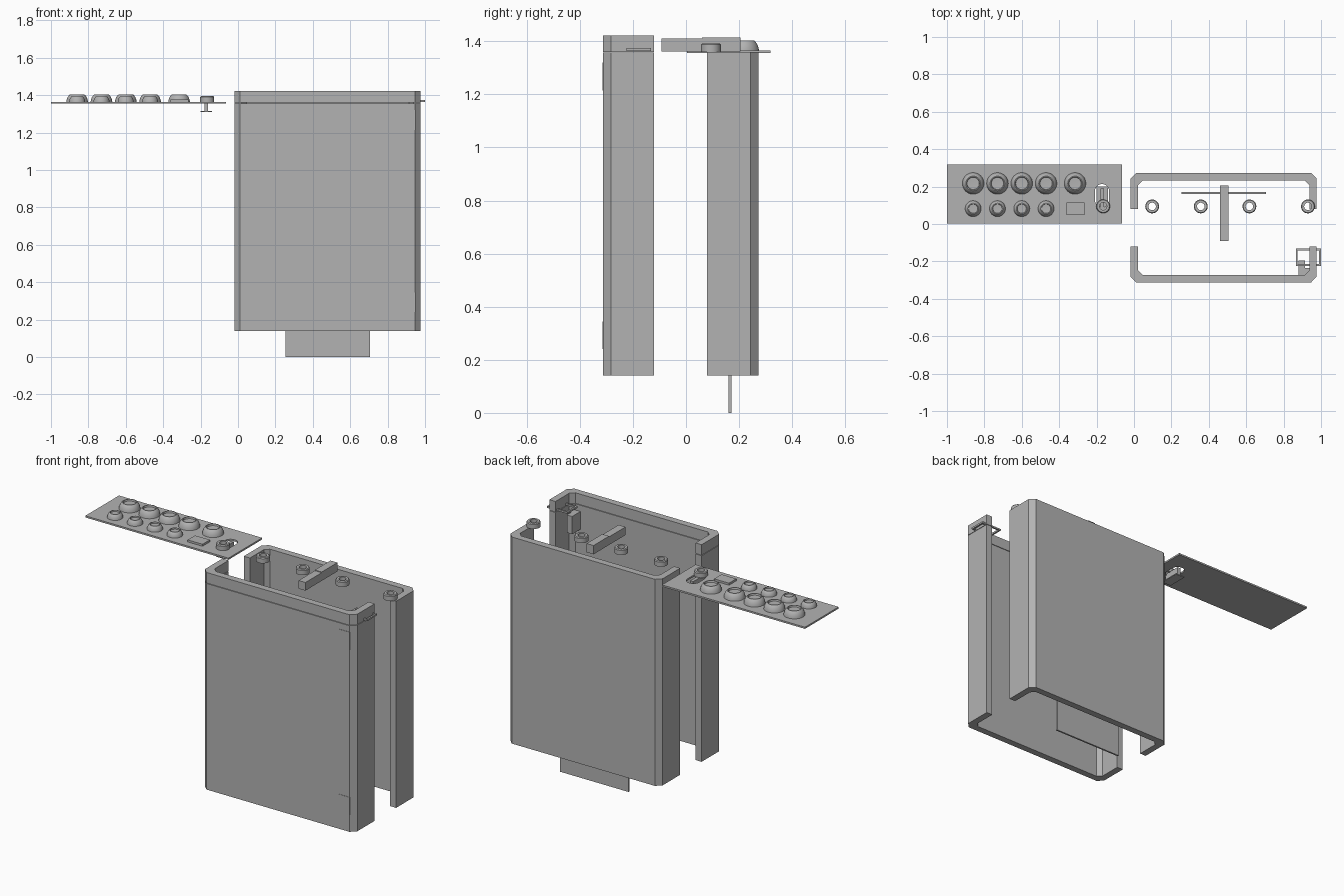
import bpy, bmesh, math
from mathutils import Vector

cube = bpy.data.objects.get("Cube")
if cube:
    bpy.data.objects.remove(cube, do_unlink=True)

grey = bpy.data.materials.new("plain grey")
grey.use_nodes = True
grey.diffuse_color = (0.45, 0.45, 0.45, 1)
grey.node_tree.nodes["Principled BSDF"].inputs["Base Color"].default_value = (0.45, 0.45, 0.45, 1)


def finish(name, bm):
    bmesh.ops.recalc_face_normals(bm, faces=bm.faces)
    mesh = bpy.data.meshes.new(name)
    bm.to_mesh(mesh)
    bm.free()
    mesh.materials.append(grey)
    ob = bpy.data.objects.new(name, mesh)
    bpy.context.scene.collection.objects.link(ob)
    return ob


def prism(name, outline, z0, z1):
    """Extrude a flat outline upwards."""
    bm = bmesh.new()
    face = bm.faces.new([bm.verts.new((x, y, z0)) for x, y in outline])
    side = bmesh.ops.extrude_face_region(bm, geom=[face])
    top = [v for v in side["geom"] if isinstance(v, bmesh.types.BMVert)]
    bmesh.ops.translate(bm, verts=top, vec=Vector((0, 0, z1 - z0)))
    return finish(name, bm)


def box(name, x0, x1, y0, y1, z0, z1):
    return prism(name, [(x0, y0), (x1, y0), (x1, y1), (x0, y1)], z0, z1)


def lathe(name, profile, x, y, z, closed=False):
    """Spin a radius/height profile around a vertical axis."""
    bm = bmesh.new()
    verts = [bm.verts.new((r, 0, h)) for r, h in profile]
    pairs = list(zip(verts, verts[1:])) + ([(verts[-1], verts[0])] if closed else [])
    edges = [bm.edges.new(p) for p in pairs]
    bmesh.ops.spin(bm, geom=verts + edges, cent=(0, 0, 0), axis=(0, 0, 1),
                   angle=math.tau, steps=32)
    bmesh.ops.remove_doubles(bm, verts=bm.verts, dist=1e-4)
    ob = finish(name, bm)
    ob.location = (x, y, z)
    bpy.ops.object.select_all(action="DESELECT")
    ob.select_set(True)
    bpy.context.view_layer.objects.active = ob
    bpy.ops.object.shade_smooth_by_angle(angle=math.radians(35))
    return ob


def shell_outline(tip, back, wall=0.04, cut=0.03):
    """C-shaped wall section with chamfered corners, open towards tip."""
    left, right = -0.018, 0.977
    s = 1 if tip > back else -1
    inner, c = back + s * wall, cut * 0.8
    l2, r2 = left + wall, right - wall
    return [(left, tip), (left, back + s * cut), (left + cut, back),
            (right - cut, back), (right, back + s * cut), (right, tip),
            (r2, tip), (r2, inner + s * c), (r2 - c, inner),
            (l2 + c, inner), (l2, inner + s * c), (l2, tip)]


# Case halves, the front one with a separate upper band
front = shell_outline(-0.12, -0.312)
prism("front_case", front, 0.14, 1.357)
prism("front_case_band", front, 1.36, 1.422)
prism("rear_case", shell_outline(0.08, 0.273), 0.14, 1.36)

# Latches in the front case: thin outer cover and stepped inner block
for label, z in (("upper", 1.215), ("lower", 0.24)):
    box(label + "_latch_cover", 0.88, 0.948, -0.314, -0.305, z, z + 0.105)
    box(label + "_latch_block", 0.88, 0.94, -0.275, -0.235, z, z + 0.105)
    box(label + "_latch_step", 0.88, 0.915, -0.24, -0.195, z, z + 0.105)

# Rectangular wire loop at the corner
for name, x0, x1, y0, y1 in (("front", 0.865, 0.995, -0.224, -0.214),
                             ("rear", 0.865, 0.995, -0.141, -0.131),
                             ("left", 0.865, 0.875, -0.224, -0.131),
                             ("right", 0.99, 1.0, -0.224, -0.131)):
    box("wire_loop_" + name, x0, x1, y0, y1, 1.364, 1.374)

# Lower sliding panel and upper cross bar
box("lower_panel", 0.255, 0.705, 0.161, 0.171, 0, 0.3)
box("cross_bar_front", 0.46, 0.505, -0.092, 0.06, 1.362, 1.41)
box("cross_bar_rear", 0.46, 0.505, 0.06, 0.206, 1.362, 1.414)

# Washers along the opening and on the slider
washer = [(0.02, 0), (0.037, 0), (0.037, 0.027), (0.033, 0.032), (0.02, 0.032)]
for x in (0.097, 0.357, 0.617, 0.93):
    lathe("washer", washer, x, 0.094, 1.36, closed=True)

# Control plate with a rounded slot
plate = box("control_plate", -1, -0.065, 0.004, 0.318, 1.355, 1.365)
slot = []
for i in range(24):
    a = math.tau * (i + 0.5) / 24
    slot.append((-0.171 + 0.038 * math.cos(a),
                 (0.176 if math.sin(a) > 0 else 0.128) + 0.038 * math.sin(a)))
cutter = prism("slot_cutter", slot, 1.3, 1.4)
cutter.hide_render = True
cutter.hide_set(True)
cutter.display_type = "WIRE"
cut = plate.modifiers.new("slot", "BOOLEAN")
cut.operation = "DIFFERENCE"
cut.object = cutter
cut.solver = "EXACT"

# Slider: washer, stem and foot under the plate
lathe("slider_washer", washer, -0.165, 0.095, 1.363, closed=True)
box("slider_stem", -0.18, -0.16, 0.085, 0.19, 1.315, 1.366)
box("slider_foot", -0.2, -0.14, 0.08, 0.2, 1.309, 1.315)

# Domed knobs with a hollow top and a pointer ridge
dome = [(1, 0), (0.97, 0.3), (0.88, 0.65), (0.75, 0.92), (0.68, 1),
        (0.6, 1), (0.56, 0.75), (0, 0.7)]


def knob(name, x, y, radius, height):
    lathe(name, [(r * radius, h * height) for r, h in dome], x, y, 1.364)


for x in (-0.86, -0.73, -0.6, -0.47, -0.315):
    knob("large_knob", x, 0.217, 0.058, 0.039)
for x in (-0.86, -0.73, -0.6, -0.47):
    knob("small_knob", x, 0.082, 0.043, 0.03)

# Square button
box("square_button", -0.362, -0.265, 0.047, 0.116, 1.364, 1.377)
